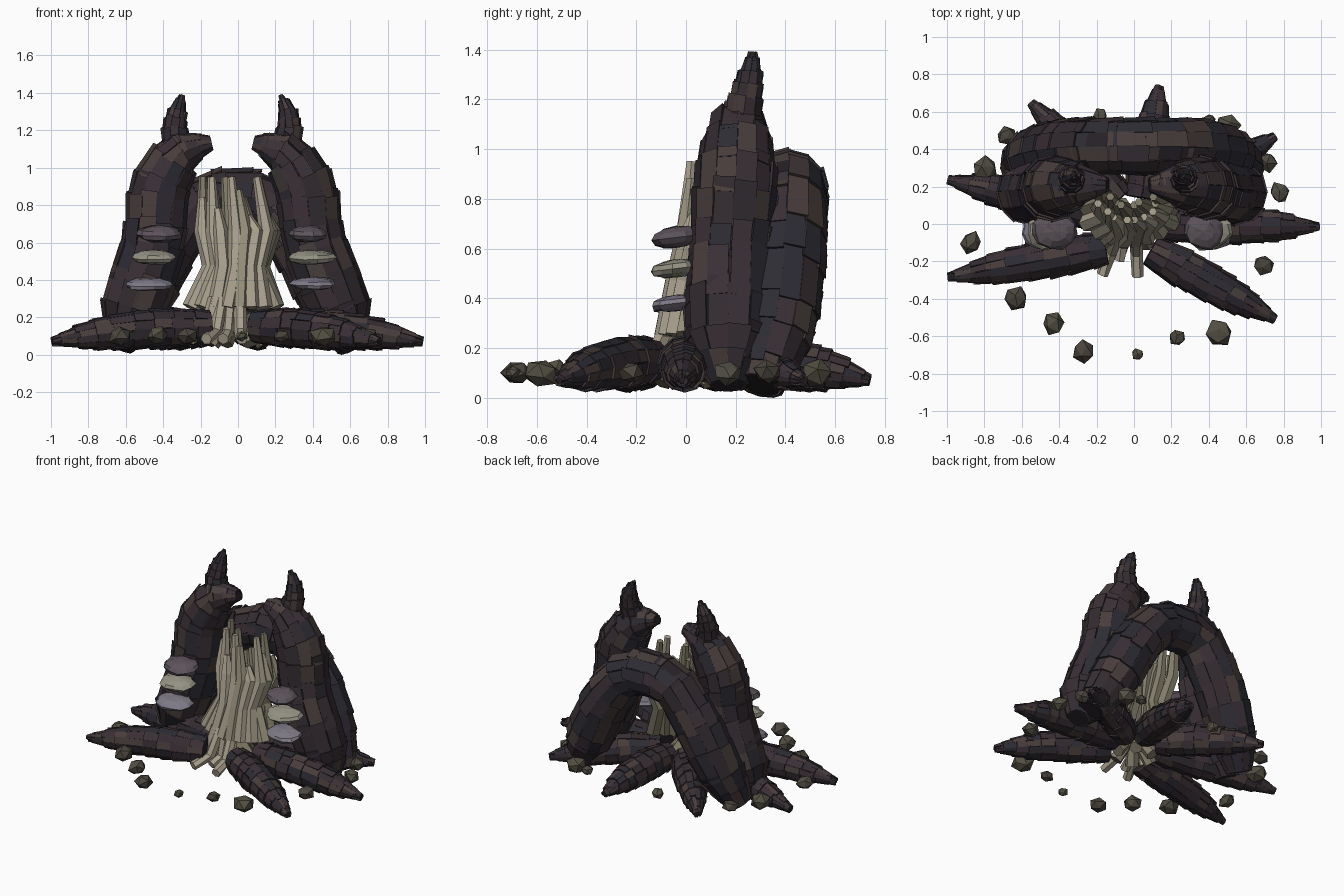
import bpy, bmesh, random
from math import sin, cos, pi, tau
from mathutils import Vector, Matrix

if "Cube" in bpy.data.objects:
    bpy.data.objects.remove(bpy.data.objects["Cube"])

random.seed(7)


def mat(name, r, g, b):
    m = bpy.data.materials.new(name)
    m.diffuse_color = (r, g, b, 1)
    m.use_nodes = True
    m.node_tree.nodes["Principled BSDF"].inputs["Base Color"].default_value = m.diffuse_color
    return m


BARK = [mat("bark_core", .020, .016, .020), mat("bark_plum", .042, .029, .036),
        mat("bark_brown", .064, .047, .045), mat("bark_slate", .027, .025, .034),
        mat("bark_dark", .032, .024, .029)]
WOOD = [mat("wood_pale", .40, .355, .27), mat("wood_tan", .31, .28, .20),
        mat("wood_grey", .22, .20, .14)]
STONE = [mat("stone_olive", .085, .078, .056), mat("stone_brown", .07, .060, .047)]
CAP = [mat("cap_mauve", .11, .088, .105), mat("cap_cream", .30, .29, .23),
       mat("cap_lilac", .21, .195, .24)]


def finish(bm, name, mats):
    bmesh.ops.recalc_face_normals(bm, faces=bm.faces)
    me = bpy.data.meshes.new(name)
    bm.to_mesh(me)
    bm.free()
    for m in mats:
        me.materials.append(m)
    ob = bpy.data.objects.new(name, me)
    bpy.context.collection.objects.link(ob)
    return ob


def sample(path, t):
    """Position and radius along a softly rounded path of (x, y, z, r)."""
    n = len(path) - 1
    u = min(max(t, 0), 1) * n
    i = min(int(u), n - 1)
    f = u - i
    p = [Vector(path[min(max(k, 0), n)]) for k in (i - 1, i, i + 1, i + 2)]
    m0, m1 = (p[2] - p[0]) * .35, (p[3] - p[1]) * .35
    return ((2*f**3 - 3*f**2 + 1) * p[1] + (f**3 - 2*f*f + f) * m0
            + (3*f*f - 2*f**3) * p[2] + (f**3 - f*f) * m1)


def surf(path, t, a, off):
    v = sample(path, t)
    d = (sample(path, t + .03) - sample(path, t - .03)).to_3d().normalized()
    ref = Vector((0, 1, 0)) if abs(d.y) < .5 else Vector((0, 0, 1))
    if path[0][2] < .2 and path[-1][2] < .2:
        ref = Vector((0, 0, 1))
    if path[2][2] > .5 and path[-1][2] < .2:
        ref = Vector((0, 1, 0))
    side = d.cross(ref).normalized()
    up = side.cross(d)
    return v.to_3d() + (side * cos(a) + up * sin(a)) * (v.w * .93 + off)


def bark_limb(name, path, rows, sides=12, tones=(1, 1, 2, 3, 4)):
    bm = bmesh.new()
    # solid core
    rings = [[bm.verts.new(surf(path, k / rows, tau * j / sides, -.004))
              for j in range(sides)] for k in range(rows + 1)]
    for a, b in zip(rings, rings[1:]):
        for j in range(sides):
            q = (j + 1) % sides
            bm.faces.new((a[j], a[q], b[q], b[j]))
    bm.faces.new(rings[0])
    bm.faces.new(rings[-1])
    # overlapping bark plates
    for k in range(rows):
        for j in range(sides):
            t0, t1 = (k - .05) / rows, (k + 1.12 + random.uniform(-.1, .25)) / rows
            a0 = tau * (j + random.uniform(-.08, .06)) / sides
            a1 = tau * (j + 1 + random.uniform(-.06, .08)) / sides
            lo, hi = random.uniform(.001, .006), random.uniform(.006, .018)
            if path[-1][3] < .06 and k > rows - 3:
                hi *= .6
            c = []
            for dep in (-.012, 0):
                for t, a, o in ((t0, a0, lo), (t0, a1, lo), (t1, a1, hi), (t1, a0, hi)):
                    c.append(bm.verts.new(surf(path, t, a, o + dep)))
            tone = random.choice(tones)
            for f in ((4, 5, 6, 7), (3, 2, 1, 0), (0, 1, 5, 4), (1, 2, 6, 5),
                      (2, 3, 7, 6), (3, 0, 4, 7)):
                bm.faces.new([c[i] for i in f]).material_index = tone
    return finish(bm, name, BARK)


# two curled trunk walls with horn-like snags
bark_limb("trunk_left", [(-.63, .17, .05, .08), (-.56, .17, .25, .185), (-.45, .18, .60, .172),
                         (-.425, .20, .88, .172), (-.31, .21, 1.08, .125), (-.14, .21, 1.13, .035)], 11)
bark_limb("trunk_right", [(.61, .17, .05, .08), (.54, .17, .25, .185), (.405, .18, .60, .172),
                          (.365, .20, .88, .172), (.25, .21, 1.08, .125), (.08, .21, 1.13, .035)], 11)
bark_limb("snag_left", [(-.32, .22, 1.08, .085), (-.34, .24, 1.20, .066),
                        (-.325, .26, 1.30, .045), (-.30, .27, 1.39, .014)], 6, 10)
bark_limb("snag_right", [(.25, .22, 1.08, .085), (.275, .24, 1.20, .066),
                         (.265, .26, 1.30, .045), (.23, .27, 1.39, .014)], 6, 10)

# arched limb at the back
bark_limb("back_arch", [(-.64, .30, .05, .09), (-.53, .36, .27, .165), (-.38, .40, .58, .170),
                        (-.19, .415, .83, .155), (.13, .415, .83, .155), (.34, .40, .58, .170),
                        (.50, .36, .27, .165), (.62, .30, .05, .09)], 15, 12, (1, 2, 3, 3, 4))

# spreading roots: start and tip
for i, (sx, sy, x, y) in enumerate([(-.15, -.13, -.995, -.285), (.09, -.14, .755, -.51),
                                    (.16, .0, .99, -.015), (.14, .08, .755, .47),
                                    (.04, .14, .135, .74), (-.08, .13, -.55, .65),
                                    (-.16, .05, -.995, .235)]):
    s, e = Vector((sx, sy, 0)), Vector((x, y, 0))
    m1, m2 = s.lerp(e, .35), s.lerp(e, .72)
    bark_limb(f"root_{i + 1}", [(sx, sy, .15, .09), (m1.x, m1.y, .14, .105),
                                (m2.x, m2.y, .11, .08), (x, y, .07, .018)], 9, 12)


def rod(bm, pts, r, tone, sides=6):
    rings = []
    for k, p in enumerate(pts):
        d = (pts[min(k + 1, len(pts) - 1)] - pts[max(k - 1, 0)]).normalized()
        u = d.cross(Vector((0, 1, 0))).normalized()
        w = u.cross(d)
        rings.append([bm.verts.new(p + (u * cos(tau * j / sides) + w * sin(tau * j / sides)) * r[k])
                      for j in range(sides)])
    fs = [bm.faces.new(rings[0]), bm.faces.new(rings[-1])]
    for a, b in zip(rings, rings[1:]):
        for j in range(sides):
            q = (j + 1) % sides
            fs.append(bm.faces.new((a[j], a[q], b[q], b[j])))
    for f in fs:
        f.material_index = tone


# exposed heartwood: kinked splinters pinched at the waist
bm = bmesh.new()
N = 8
for row in range(2):
    for k in range(N):
        s = k / (N - 1) * 2 - 1
        dy = .09 * s * s + row * .08
        top = (.84, .95, .78, .95, .88, .74, .95, .82)[(k + 3 * row) % N]
        j = random.uniform(-.02, .02)
        rod(bm, [Vector((s * .225 - .025, -.085 + dy, .25)), Vector((s * .135 - .01 + j, -.045 + dy, .47)),
                 Vector((s * .19 + j, -.005 + dy, .66)), Vector((s * .16 - .03 + j, .02 + dy, top))],
            (.050, .046, .042, .022), random.choice((0, 0, 1)) if row == 0 else 2)
# splinters spilling out at the foot
for x, y in ((-.25, -.20), (-.17, -.27), (-.08, -.19), (.02, -.28)):
    rod(bm, [Vector((x, y, .085)), Vector((x * .7, y * .55, .12)), Vector((x * .5, -.07, .30))],
        (.032, .034, .036), 0)
# dark hollow floor between the roots
for k in range(6):
    a = tau * k / 6
    rod(bm, [Vector((cos(a) * .14, sin(a) * .12, .06)), Vector((cos(a) * .03, sin(a) * .03, .20))],
        (.045, .04), 2)
finish(bm, "heartwood", WOOD)


# bracket fungi
for i, (x, z, rx, th, c) in enumerate([(-.42, .645, .125, .044, 0), (-.45, .52, .12, .038, 1),
                                       (-.48, .375, .13, .034, 2), (.375, .645, .105, .044, 0),
                                       (.39, .52, .13, .038, 1), (.405, .38, .125, .034, 2)]):
    bm = bmesh.new()
    bmesh.ops.create_uvsphere(bm, u_segments=11, v_segments=6, radius=1)
    for v in bm.verts:
        v.co *= random.uniform(.90, 1.10)
        v.co = Vector((x + v.co.x * rx, -.04 + v.co.y * .10, z + v.co.z * th + .012 * v.co.y))
    finish(bm, f"bracket_fungus_{i + 1}", [CAP[c]])

# ring of loose stones
STONES = [(-.87, -.10, .066), (-.63, -.40, .07), (-.43, -.53, .068), (-.27, -.68, .066),
          (.02, -.70, .038), (.23, -.61, .05), (.46, -.58, .08), (.69, -.22, .06),
          (.78, .17, .066), (.71, .33, .062), (.50, .52, .076), (.40, .55, .045),
          (-.18, .58, .046), (-.68, .47, .055), (-.80, .29, .075)]
for i, (x, y, r) in enumerate(STONES):
    bm = bmesh.new()
    bmesh.ops.create_icosphere(bm, subdivisions=1, radius=r)
    rot = Matrix.Rotation(random.uniform(0, tau), 3, 'Z') @ Matrix.Rotation(random.uniform(0, pi), 3, 'X')
    for v in bm.verts:
        v.co = rot @ v.co * random.uniform(.75, 1.08)
        v.co = Vector((x + v.co.x, y + v.co.y, .10 + v.co.z * .85))
    finish(bm, f"stone_{i + 1}", [STONE[i % 2]])
